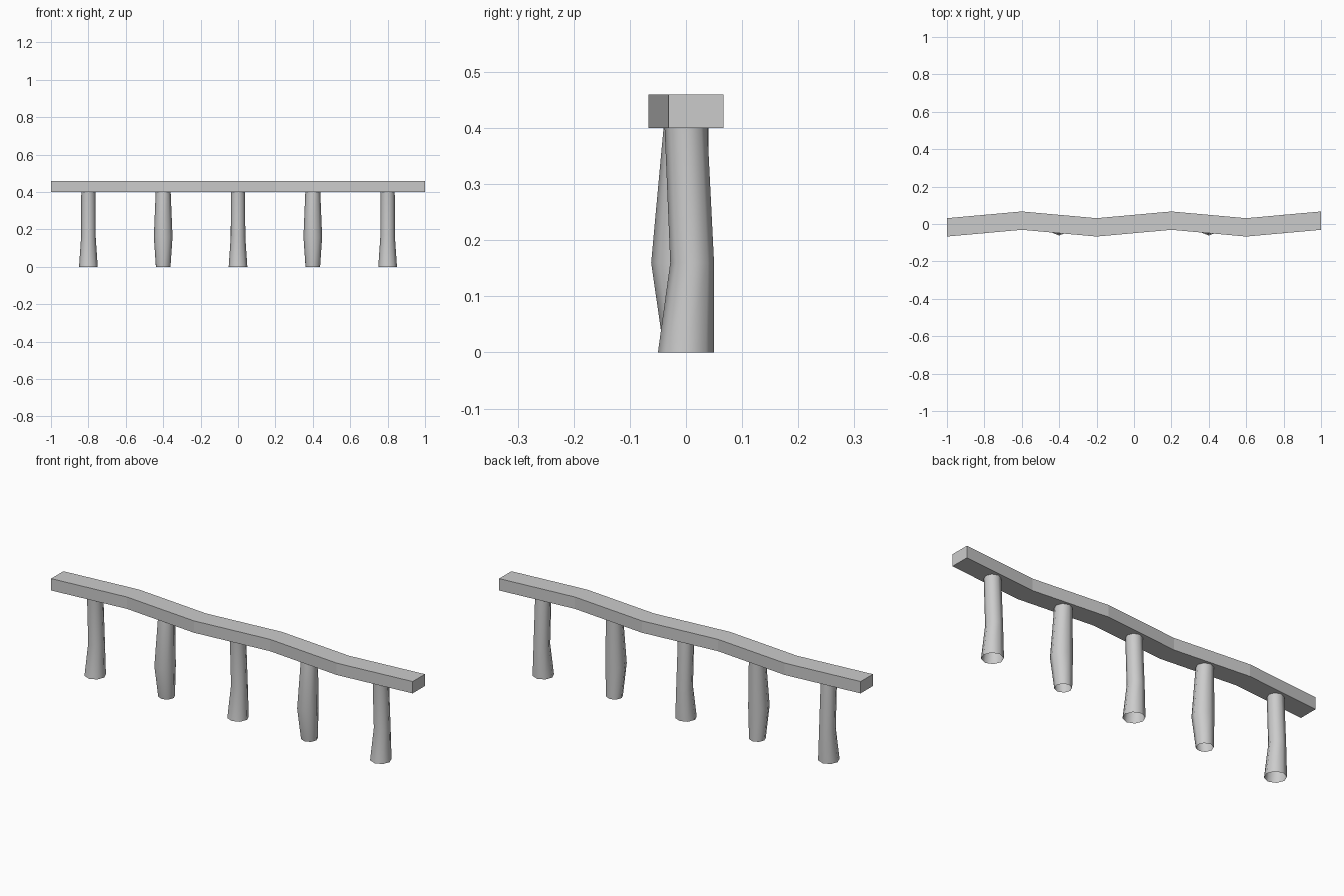
import bpy
from math import sin, cos, tau

if "Cube" in bpy.data.objects:
    bpy.data.objects.remove(bpy.data.objects["Cube"])


def add_mesh(name, verts, faces):
    mesh = bpy.data.meshes.new(name)
    mesh.from_pydata(verts, [], faces)
    mesh.update()
    obj = bpy.data.objects.new(name, mesh)
    bpy.context.collection.objects.link(obj)
    return obj


def loft(name, rings, caps=False):
    """Skin a list of equal-sized closed rings."""
    n = len(rings[0])
    verts = [p for ring in rings for p in ring]
    faces = [(r * n + i, r * n + (i + 1) % n,
              (r + 1) * n + (i + 1) % n, (r + 1) * n + i)
             for r in range(len(rings) - 1) for i in range(n)]
    if caps:
        last = (len(rings) - 1) * n
        faces += [tuple(reversed(range(n))), tuple(range(last, last + n))]
    return add_mesh(name, verts, faces)


# Zigzag top rail, flat shaded
half_width = 0.049
sections = []
for k in range(6):
    x = -1 + 0.4 * k
    y = 0.018 if k % 2 else -0.018
    lo, hi = y - half_width, y + half_width
    sections.append([(x, lo, 0.4), (x, hi, 0.4), (x, hi, 0.46), (x, lo, 0.46)])
loft("top_rail", sections, caps=True)

# Open eight-sided posts, alternating flared-foot and bulged: (z, y, radius)
flared = [(0, 0, 0.05), (0.16, 0.011, 0.039), (0.4, 0, 0.038)]
bulged = [(0, 0, 0.039), (0.16, -0.012, 0.05), (0.4, 0, 0.04)]
for k in range(5):
    x = -0.8 + 0.4 * k
    profile = bulged if k % 2 else flared
    rings = [[(x + r * cos(tau * i / 8), y + r * sin(tau * i / 8), z)
              for i in range(8)] for z, y, r in profile]
    post = loft(f"post_{k + 1}", rings)
    for poly in post.data.polygons:
        poly.use_smooth = True
